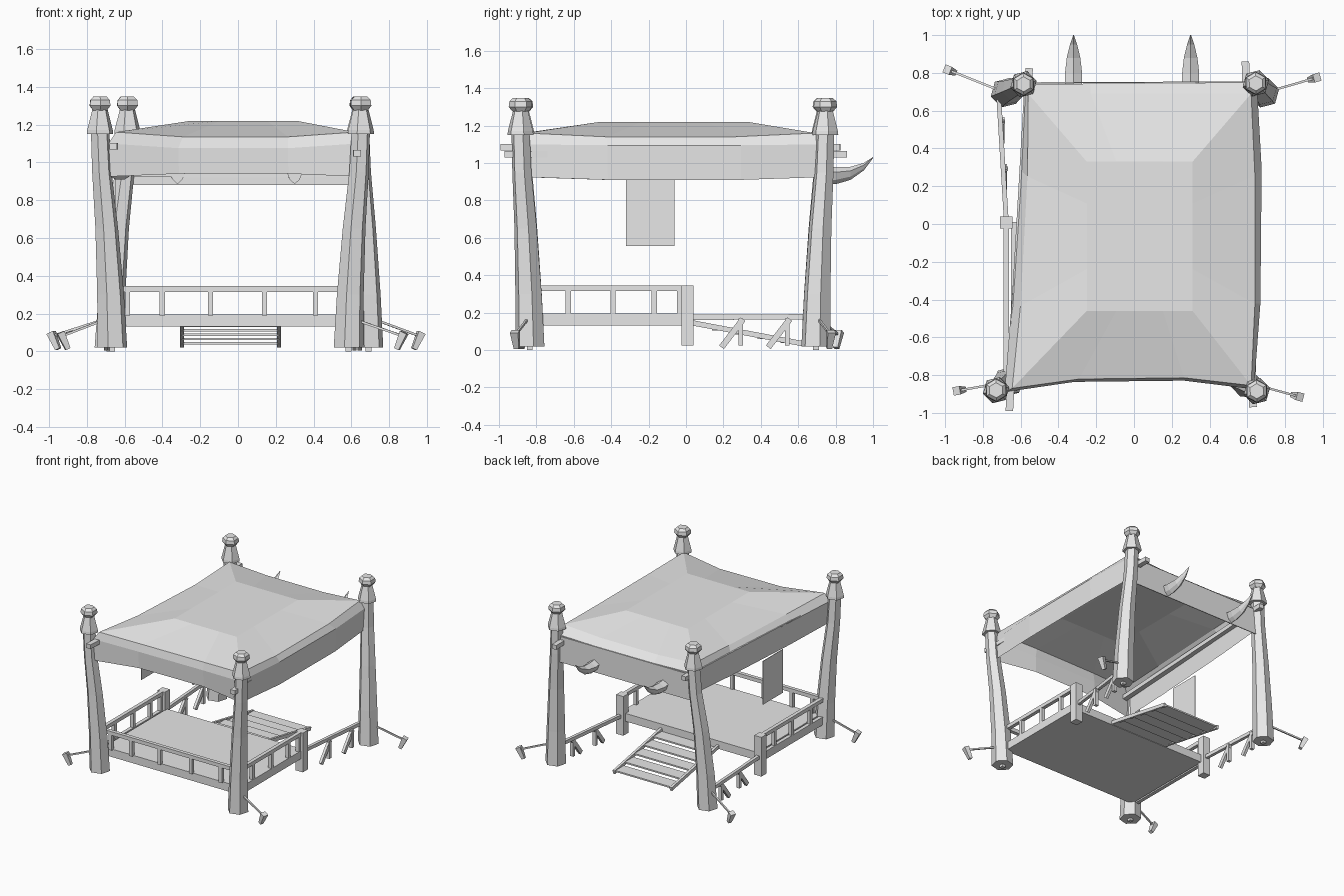
import bpy, bmesh
from math import cos, sin, pi
from mathutils import Vector

cube = bpy.data.objects.get("Cube")
if cube:
    bpy.data.objects.remove(cube)

mat = bpy.data.materials.new("plain_grey")
mat.use_nodes = True
mat.diffuse_color = (0.8, 0.8, 0.8, 1)
mat.node_tree.nodes["Principled BSDF"].inputs["Base Color"].default_value = (0.8, 0.8, 0.8, 1)


def finish(name, bm):
    bmesh.ops.recalc_face_normals(bm, faces=bm.faces)
    mesh = bpy.data.meshes.new(name)
    bm.to_mesh(mesh)
    bm.free()
    mesh.materials.append(mat)
    ob = bpy.data.objects.new(name, mesh)
    bpy.context.collection.objects.link(ob)
    return ob


def loft(name, rings, start=True, end=True):
    bm = bmesh.new()
    rows = [[bm.verts.new(p) for p in ring] for ring in rings]
    n = len(rows[0])
    for a, b in zip(rows, rows[1:]):
        for i in range(n):
            j = (i + 1) % n
            bm.faces.new((a[i], a[j], b[j], b[i]))
    if start:
        bm.faces.new(rows[0][::-1])
    if end:
        bm.faces.new(rows[-1])
    return finish(name, bm)


def beam(name, a, b, w, h, w2=None, h2=None):
    """Rectangular bar from a to b, w across and h high."""
    a, b = Vector(a), Vector(b)
    d = (b - a).normalized()
    side = d.cross(Vector((0, 0, 1)))
    side = side.normalized() if side.length > 0.01 else Vector((1, 0, 0))
    up = side.cross(d)
    rings = []
    for p, ww, hh in ((a, w, h), (b, w2 or w, h2 or h)):
        rings.append([p + side * ww / 2 * s + up * hh / 2 * t
                      for s, t in ((-1, -1), (1, -1), (1, 1), (-1, 1))])
    return loft(name, rings)


def hexagon(c, z, r, turn):
    return [(c.x + r * cos(turn + i * pi / 3), c.y + r * sin(turn + i * pi / 3), z) for i in range(6)]


# Corner posts with caps, pegs, ropes and ground stakes
corners = {
    "front_right": ((-.665, -.835), (-.73, -.88), (-.92, -.88)),
    "front_left": ((.585, -.835), (.65, -.885), (.86, -.91)),
    "back_right": ((-.68, .695), (-.585, .74), (-.97, .81)),
    "back_left": ((.69, .695), (.645, .745), (.95, .77)),
}
turn = .25
for key, (base, top, stake) in corners.items():
    base, top, stake = Vector(base), Vector(top), Vector(stake)
    shaft = ((.02, 0, .081), (.3, .14, .073), (.65, .45, .062), (.95, .85, .053), (1.18, 1, .05))
    loft(key + "_post", [hexagon(base.lerp(top, t), z, r, turn) for z, t, r in shaft])
    loft(key + "_post_cap", [hexagon(top, z, r, turn) for z, r in ((1.15, .072), (1.17, .07), (1.285, .04))])
    loft(key + "_finial", [hexagon(top, z, r, turn + .3) for z, r in
                           ((1.275, .042), (1.3, .063), (1.33, .059), (1.348, .04))])
    beam(key + "_peg", (base.x, base.y, 0), (base.x, base.y, .04), .03, .03)
    out = (stake - base).normalized()
    foot = base + out * .06
    tip = stake + out * .02
    beam(key + "_rope", (foot.x, foot.y, .16), (stake.x, stake.y, .085), .012, .012)
    low = stake - out * .02
    beam(key + "_stake", (low.x, low.y, .012), (tip.x, tip.y, .1), .028, .026, .045, .04)

# Side beams under the awning
beam("right_roof_beam", (-.66, -.99, 1.085), (-.555, .825, 1.085), .04, .035)
beam("left_roof_beam", (.63, -.97, 1.048), (.59, .86, 1.048), .04, .035)


# Awning: lofted rings of twelve points, each side bowed by its own amount
def ring(pts, bow, z_corner, z_mid):
    out = []
    for i in range(4):
        a, b = Vector(pts[i]), Vector(pts[(i + 1) % 4])
        d = (b - a).normalized()
        normal = Vector((-d.y, d.x))
        out.append((a.x, a.y, z_corner))
        for t in (.28, .72):
            p = a.lerp(b, t) + normal * bow[i]
            out.append((p.x, p.y, z_mid[i]))
    return out


hem = [(-.68, -.885), (.635, -.87), (.645, .745), (-.575, .735)]
eave = [(-.685, -.89), (.635, -.875), (.65, .75), (-.575, .74)]
brow = [(-.645, -.87), (.62, -.855), (.62, .69), (-.56, .69)]
crown = [(-.25, -.46), (.31, -.46), (.31, .33), (-.25, .33)]
loft("awning", [
    ring(hem, (.05, -.03, 0, .005), .925, (.94, .91, .92, .91)),
    ring(eave, (.05, -.03, 0, .005), 1.1, (1.075, 1.095, 1.09, 1.095)),
    ring(brow, (.045, -.02, 0, .02), 1.16, (1.135, 1.14, 1.14, 1.14)),
    ring(crown, (0, 0, 0, 0), 1.22, (1.22,) * 4),
], start=False)
beam("back_valance", (-.6, .747, .985), (.62, .752, .985), .006, .21)

# Hanging banner
beam("banner", (-.65, -.32, .735), (-.65, -.062, .735), .004, .355)

# Curved horns on the back edge
for name, x in (("right_horn", -.32), ("left_horn", .30)):
    sections = ((.73, .985, .885, .045), (.8, .978, .887, .045), (.88, .98, .91, .036),
                (.95, 1.0, .96, .019), (1.0, 1.032, 1.026, .002))
    loft(name, [[(x - w, y, hi - w * .6), (x, y, hi), (x + w, y, hi - w * .6),
                 (x + w * .6, y, lo + (hi - lo) * .25), (x, y, lo),
                 (x - w * .6, y, lo + (hi - lo) * .25)] for y, hi, lo, w in sections])

# Deck
x_r, x_l, y_f, y_b = -.65, .56, -.8, .01
beam("deck", ((x_r + x_l) / 2, y_f, .163), ((x_r + x_l) / 2, y_b, .163), x_l - x_r, .065)

# Front railing
beam("front_rail", (x_r, y_f, .33), (x_l, y_f, .33), .03, .03)
for i, x in enumerate((-.585, -.4, -.145, .14, .41)):
    beam(f"front_baluster_{i}", (x, y_f, .19), (x, y_f, .32), .028, .028)

# Side railings, mid posts, and low broken fences behind them
for side, x, x_end in (("right", -.677, -.715), ("left", .57, .645)):
    beam(side + "_rail", (x, y_f, .33), (x, y_b, .33), .03, .03)
    beam(side + "_sill", (x, y_f, .163), (x, y_b, .163), .03, .065)
    for i, y in enumerate((-.63, -.39, -.17, -.035)):
        beam(f"{side}_baluster_{i}", (x, y, .19), (x, y, .32), .028, .028)
    beam(side + "_mid_post", (x, .008, .025), (x, .008, .345), .065, .065)
    beam(side + "_low_rail", (x, .03, .175), (x_end, .66, .178), .025, .028)
    for i, y in enumerate((.3, .55)):
        xi = x + (x_end - x) * y / .66 + .012
        beam(f"{side}_fence_prop_{i}", (xi, y - .11, .015), (xi, y + .005, .165), .022, .032)
        beam(f"{side}_fence_upright_{i}", (xi, y - .008, .025), (xi, y - .008, .17), .028, .025)

# Back ramp: stringers with level stepped boards between them
top, end = Vector((0, .01, .15)), Vector((0, .62, .035))
for side, x in (("right", -.297), ("left", .217)):
    off = Vector((x, 0, 0))
    beam(side + "_ramp_stringer", top + off, end + off, .02, .028)
for i in range(5):
    p = top.lerp(end, (i + .5) / 5)
    beam(f"ramp_board_{i}", (-.297, p.y, p.z - .004), (.217, p.y, p.z - .004), .108, .012)
